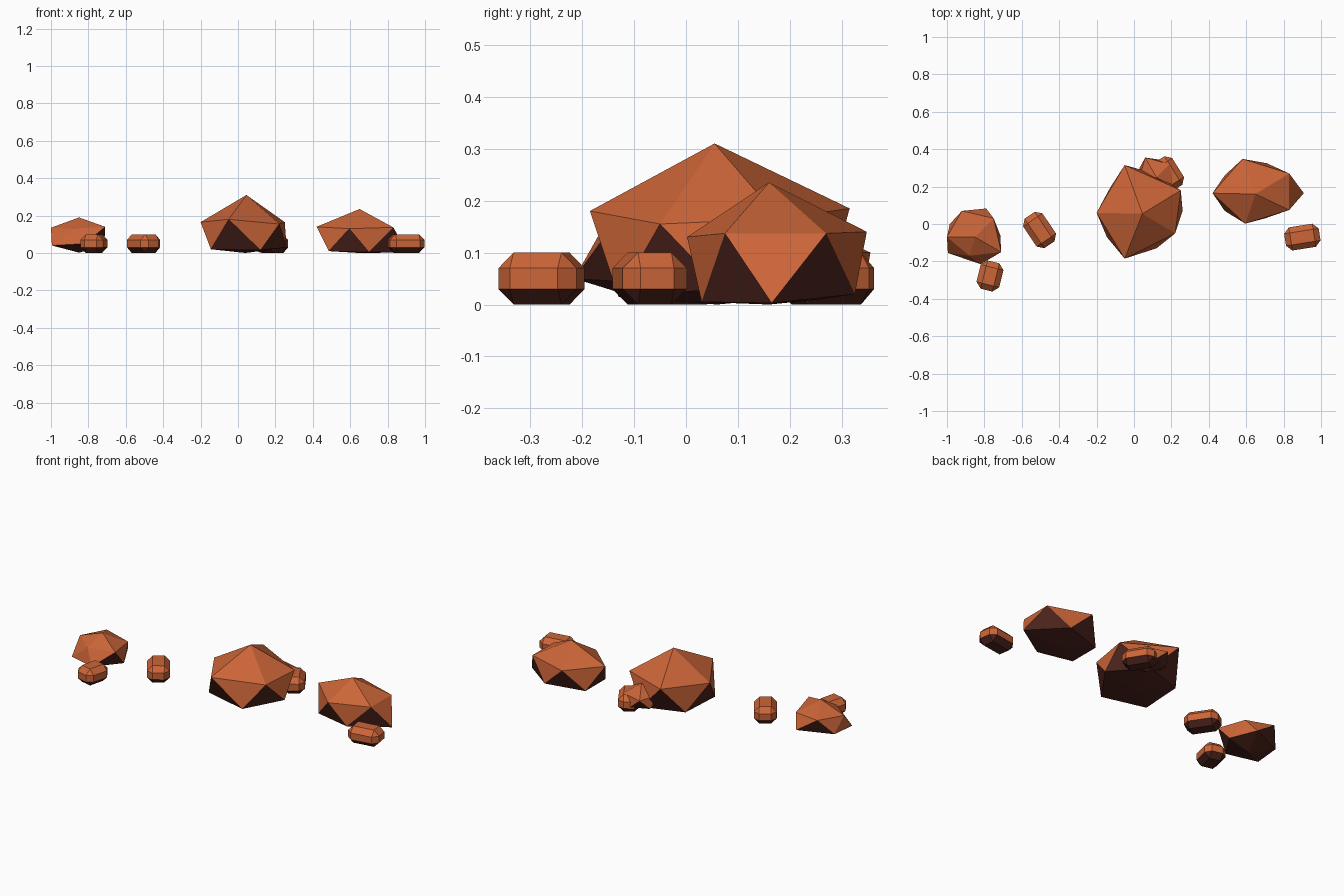
import bpy, bmesh, math
from mathutils import Matrix

if "Cube" in bpy.data.objects:
    bpy.data.objects.remove(bpy.data.objects["Cube"])


def material(name, rgb):
    m = bpy.data.materials.new(name)
    m.diffuse_color = (*rgb, 1)
    m.use_nodes = True
    m.node_tree.nodes["Principled BSDF"].inputs["Base Color"].default_value = m.diffuse_color
    return m


clay = material("red clay stone", (0.6, 0.13, 0.039))
dark = material("dark underside stone", (0.075, 0.017, 0.012))


def finish(bm, name):
    """Undersides get the dark stone, everything else the clay."""
    bmesh.ops.recalc_face_normals(bm, faces=bm.faces)
    bm.normal_update()
    for f in bm.faces:
        f.material_index = 1 if f.normal.z < -0.15 else 0
    me = bpy.data.meshes.new(name)
    bm.to_mesh(me)
    bm.free()
    me.materials.append(clay)
    me.materials.append(dark)
    ob = bpy.data.objects.new(name, me)
    bpy.context.collection.objects.link(ob)


def boulder(name, top, bottom, upper, lower):
    """Faceted rock: hull of a peak, an upper ring, a lower ring and a base point."""
    bm = bmesh.new()
    for p in [top, bottom] + upper + lower:
        bm.verts.new(p)
    bmesh.ops.convex_hull(bm, input=bm.verts)
    loose = [v for v in bm.verts if not v.link_faces]
    bmesh.ops.delete(bm, geom=loose, context='VERTS')
    finish(bm, name)


def pebble(name, x, y, length, width, angle, height=0.1):
    """Chamfered block lying on the ground."""
    bm = bmesh.new()
    bmesh.ops.create_cube(bm, size=1)
    bmesh.ops.scale(bm, vec=(length, width, height), verts=bm.verts)
    bmesh.ops.bevel(bm, geom=bm.edges[:], offset=0.03, segments=1,
                    affect='EDGES', profile=0.5)
    bm.transform(Matrix.Translation((x, y, height / 2))
                 @ Matrix.Rotation(math.radians(angle), 4, 'Z'))
    finish(bm, name)


# large rocks
boulder("middle_boulder", (0.045, 0.055, 0.31), (0.04, 0.06, 0),
        [(-0.05, 0.315, 0.185), (-0.2, 0.06, 0.165), (-0.05, -0.185, 0.18),
         (0.22, -0.05, 0.155), (0.25, 0.18, 0.165)],
        [(0.12, -0.13, 0.015), (-0.145, -0.07, 0.02), (-0.13, 0.19, 0.02),
         (0.11, 0.27, 0.02), (0.26, 0.07, 0.03)])
boulder("right_boulder", (0.65, 0.16, 0.235), (0.65, 0.16, 0),
        [(0.42, 0.165, 0.14), (0.58, 0.348, 0.14), (0.83, 0.27, 0.137),
         (0.83, 0.075, 0.137), (0.595, 0.002, 0.13)],
        [(0.908, 0.165, 0.003), (0.71, 0.325, 0.02), (0.7, 0.03, 0.005),
         (0.485, 0.07, 0.01), (0.485, 0.26, 0.01)])
boulder("left_boulder", (-0.85, -0.07, 0.19), (-0.85, -0.06, 0.002),
        [(-0.71, -0.15, 0.14), (-0.75, 0.03, 0.125), (-0.92, 0.07, 0.137),
         (-1.0, -0.07, 0.135), (-0.88, -0.17, 0.13)],
        [(-0.79, 0.083, 0.05), (-0.985, 0.0, 0.045), (-0.995, -0.155, 0.04),
         (-0.82, -0.215, 0.05), (-0.715, -0.06, 0.04)])
# small rock tucked behind the middle boulder
boulder("rear_rock", (0.12, 0.25, 0.15), (0.12, 0.25, 0.002),
        [(0.06, 0.355, 0.1), (0.03, 0.25, 0.1), (0.1, 0.16, 0.1),
         (0.21, 0.2, 0.1), (0.19, 0.32, 0.1)],
        [(0.03, 0.3, 0.04), (0.05, 0.18, 0.04), (0.17, 0.16, 0.04),
         (0.22, 0.26, 0.04), (0.13, 0.345, 0.04)])
# pebbles
for name, x, y, l, w, a in [
        ("rear_pebble", 0.185, 0.27, 0.18, 0.12, -58),
        ("single_pebble", -0.505, -0.032, 0.19, 0.125, -56),
        ("left_pebble", -0.77, -0.278, 0.155, 0.125, 76),
        ("right_pebble", 0.9, -0.07, 0.187, 0.125, 9)]:
    pebble(name, x, y, l, w, a)
